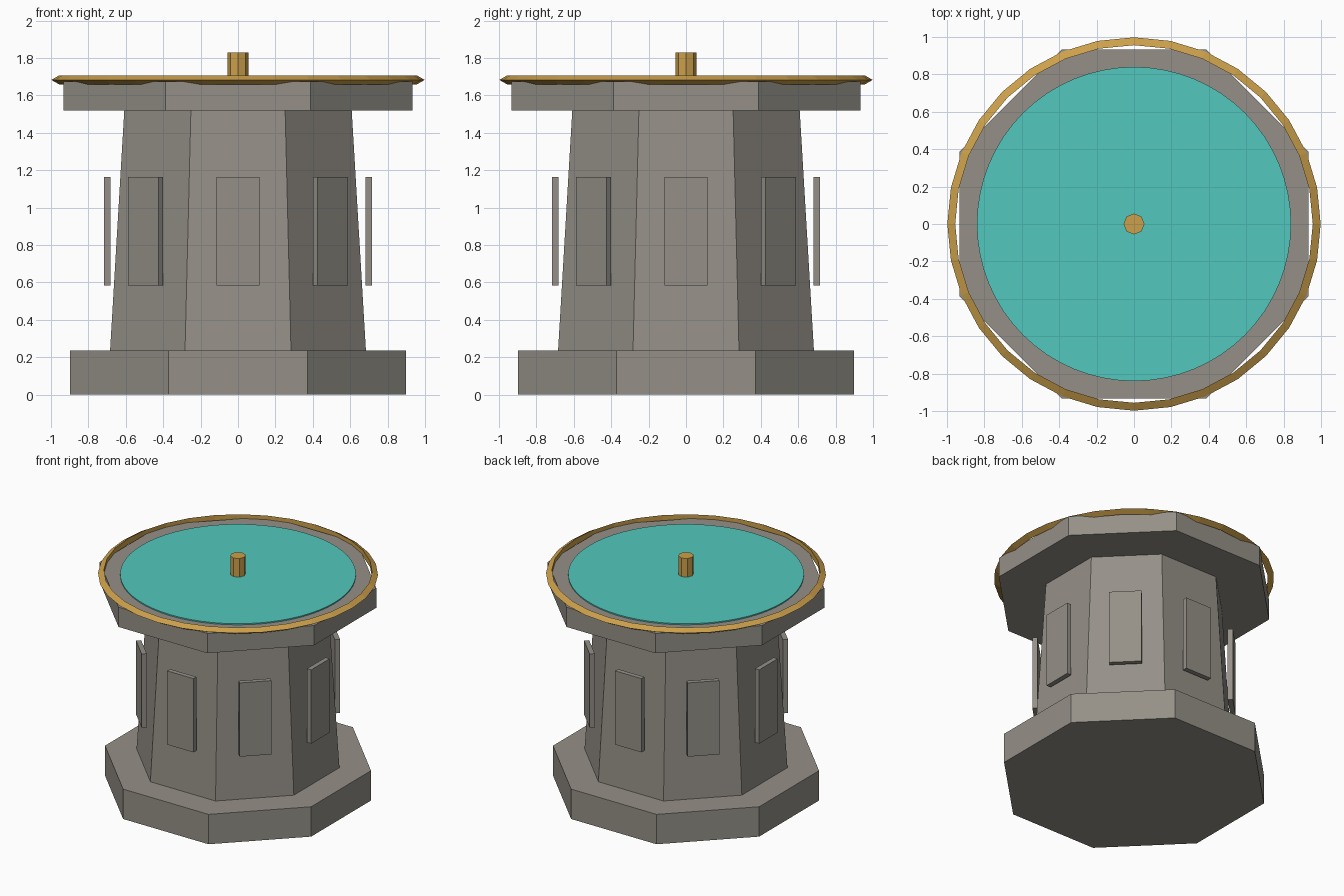
import bpy, bmesh, math
from mathutils import Matrix, Vector

cube = bpy.data.objects.get("Cube")
if cube:
    bpy.data.objects.remove(cube, do_unlink=True)


def material(name, rgb):
    m = bpy.data.materials.new(name)
    m.use_nodes = True
    m.diffuse_color = (*rgb, 1)
    m.node_tree.nodes["Principled BSDF"].inputs["Base Color"].default_value = (*rgb, 1)
    return m


stone = material("grey stone", (0.30, 0.28, 0.245))
water = material("turquoise water", (0.085, 0.58, 0.51))
gold = material("gold", (0.60, 0.35, 0.07))


def finish(bm, name, mat):
    bmesh.ops.recalc_face_normals(bm, faces=bm.faces)
    mesh = bpy.data.meshes.new(name)
    bm.to_mesh(mesh)
    bm.free()
    mesh.materials.append(mat)
    obj = bpy.data.objects.new(name, mesh)
    bpy.context.collection.objects.link(obj)
    return obj


def prism(name, sides, r_bottom, r_top, z0, z1, mat, turn=0.0):
    bm = bmesh.new()
    place = Matrix.Translation((0, 0, (z0 + z1) / 2)) @ Matrix.Rotation(turn, 4, "Z")
    bmesh.ops.create_cone(bm, cap_ends=True, segments=sides, radius1=r_bottom,
                          radius2=r_top, depth=z1 - z0, matrix=place)
    return finish(bm, name, mat)


def octagon(name, flat_bottom, flat_top, z0, z1):
    # sizes are centre-to-flat distances, with a flat facing the front
    k = math.cos(math.pi / 8)
    return prism(name, 8, flat_bottom / k, flat_top / k, z0, z1, stone, math.pi / 8)


# Stone body
octagon("base", 0.897, 0.897, 0, 0.235)
octagon("column", 0.684, 0.608, 0.235, 1.52)
octagon("basin", 0.933, 0.933, 1.52, 1.675)

# Upright panels around the column
for i in range(8):
    bm = bmesh.new()
    place = (Matrix.Rotation(i * math.pi / 4, 4, "Z")
             @ Matrix.Translation((0.699, 0, 0.875))
             @ Matrix.Diagonal((0.037, 0.23, 0.58, 1)))
    bmesh.ops.create_cube(bm, size=1, matrix=place)
    finish(bm, f"panel_{i + 1}", stone)

# Water surface and central spout
prism("water_surface", 64, 0.84, 0.84, 1.67, 1.684, water)
prism("spout", 8, 0.056, 0.056, 1.67, 1.83, gold)

# Rim with a triangular cross-section, swept around the basin
bm = bmesh.new()
r, count = 0.028, 32
rings = []
for i in range(count):
    turn = Matrix.Rotation(i * math.tau / count, 3, "Z")
    ring = []
    for j in range(3):
        a = j * math.tau / 3
        ring.append(bm.verts.new(turn @ Vector((0.97 + r * math.cos(a), 0, 1.683 + r * math.sin(a)))))
    rings.append(ring)
for i in range(count):
    a, b = rings[i], rings[(i + 1) % count]
    for j in range(3):
        k = (j + 1) % 3
        bm.faces.new((a[j], b[j], b[k], a[k]))
finish(bm, "rim", gold)
